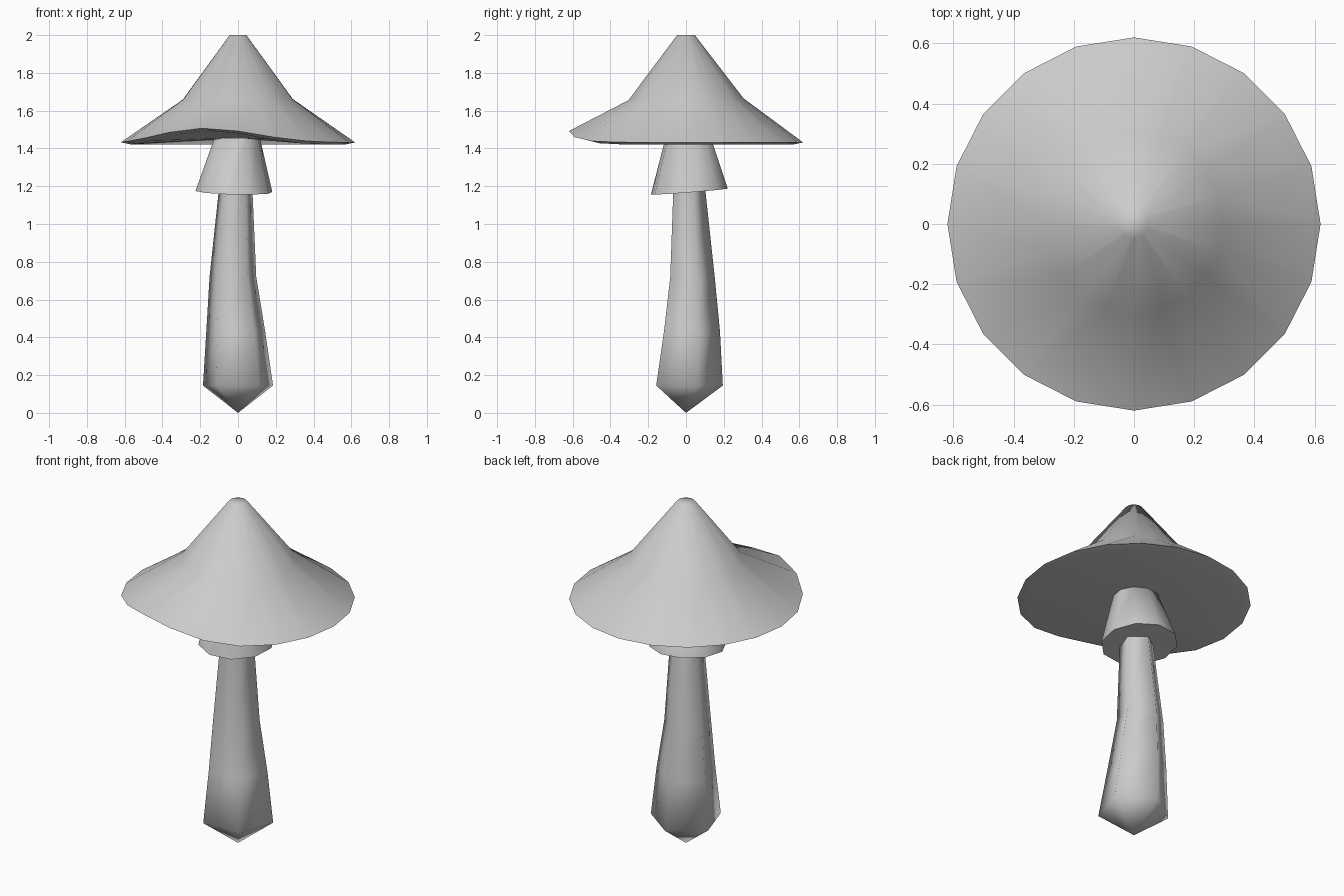
import bpy, bmesh, math

cube = bpy.data.objects.get("Cube")
if cube:
    bpy.data.objects.remove(cube)

GREY = (0.6, 0.6, 0.6, 1.0)
mat = bpy.data.materials.new("plain_grey")
mat.use_nodes = True
mat.diffuse_color = GREY
mat.node_tree.nodes["Principled BSDF"].inputs["Base Color"].default_value = GREY


def ring(bm, sides, radius, height, cx=0, cy=0, start=0):
    """Ring of vertices; radius and height may be functions of the angle."""
    verts = []
    for i in range(sides):
        a = start + math.tau * i / sides
        r = radius(a) if callable(radius) else radius
        z = height(a) if callable(height) else height
        verts.append(bm.verts.new((cx + r * math.cos(a), cy + r * math.sin(a), z)))
    return verts


def bridge(bm, lower, upper):
    n = len(lower)
    for i in range(n):
        j = (i + 1) % n
        bm.faces.new((lower[i], lower[j], upper[j], upper[i]))


def fan(bm, loop, point):
    tip = bm.verts.new(point)
    for i in range(len(loop)):
        bm.faces.new((loop[i], loop[(i + 1) % len(loop)], tip))


def finish(bm, name):
    bmesh.ops.recalc_face_normals(bm, faces=bm.faces)
    mesh = bpy.data.meshes.new(name)
    bm.to_mesh(mesh)
    bm.free()
    mesh.materials.append(mat)
    obj = bpy.data.objects.new(name, mesh)
    bpy.context.collection.objects.link(obj)
    bpy.ops.object.select_all(action='DESELECT')
    obj.select_set(True)
    bpy.context.view_layer.objects.active = obj
    bpy.ops.object.shade_smooth_by_angle(angle=math.radians(75))


# Cap: ten-sided cone flaring into a wavy twenty-sided rim
def rim_height(a):
    lift = (math.degrees(a) - 254) / 34
    return 1.432 + 0.075 * math.exp(-lift * lift)


def ten_sided(radius):
    def at(a):
        corner = round(a / math.radians(18)) % 2
        return radius if corner else radius * math.cos(math.radians(18))
    return at


bm = bmesh.new()
lip = ring(bm, 20, 0.565, lambda a: rim_height(a) - 0.012)
rim = ring(bm, 20, 0.62, rim_height)
mid = ring(bm, 20, ten_sided(0.305), lambda a: 1.66 + 0.005 * math.sin(a))
top = ring(bm, 20, ten_sided(0.047), 2.0)
for a, b in ((lip, rim), (rim, mid), (mid, top)):
    bridge(bm, a, b)
fan(bm, lip, (0, 0, 1.455))
bm.faces.new(top)
finish(bm, "cap")

# Skirt: tilted collar below the cap
bm = bmesh.new()
low = ring(bm, 10, 0.206, lambda a: 1.172 + 0.016 * math.sin(a) - 0.005 * math.cos(a),
           -0.022, 0.018, math.radians(9))
high = ring(bm, 10, 0.122, 1.455, -0.004, 0.012, math.radians(9))
bridge(bm, low, high)
bm.faces.new(low)
bm.faces.new(high)
finish(bm, "skirt")

# Stem: bent five-sided stalk (height, radius, centre x, centre y)
STEM = [(0.145, 0.195, 0, 0), (0.43, 0.164, -0.012, 0.016),
        (0.72, 0.130, -0.027, 0.022), (1.2, 0.092, -0.012, 0.008)]
bm = bmesh.new()
rings = [ring(bm, 5, r, z, x, y, math.pi / 2) for z, r, x, y in STEM]
for a, b in zip(rings, rings[1:]):
    bridge(bm, a, b)
fan(bm, rings[0], (0, 0, 0))
bm.faces.new(rings[-1])
finish(bm, "stem")
